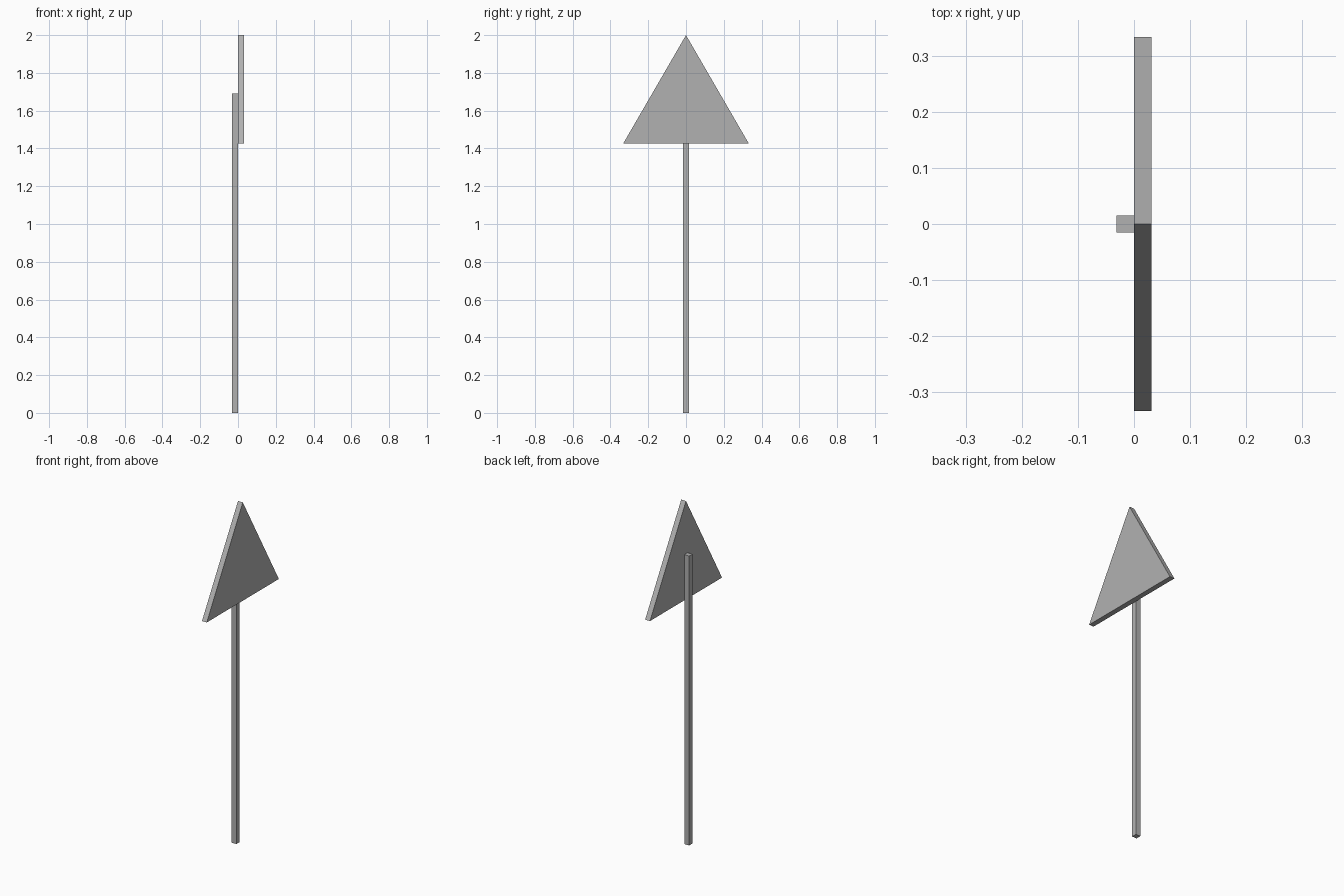
import bpy
import bmesh
from mathutils import Vector

if "Cube" in bpy.data.objects:
    bpy.data.objects.remove(bpy.data.objects["Cube"])

# Dark grey metal
metal = bpy.data.materials.new("dark_grey")
metal.diffuse_color = (0.44, 0.44, 0.44, 1)
metal.use_nodes = True
metal.node_tree.nodes["Principled BSDF"].inputs["Base Color"].default_value = metal.diffuse_color


def extruded(name, profile, direction):
    """Closed solid made by sweeping a flat profile along a direction."""
    bm = bmesh.new()
    face = bm.faces.new([bm.verts.new(p) for p in profile])
    result = bmesh.ops.extrude_face_region(bm, geom=[face], use_keep_orig=True)
    moved = [g for g in result["geom"] if isinstance(g, bmesh.types.BMVert)]
    bmesh.ops.translate(bm, verts=moved, vec=Vector(direction))
    bmesh.ops.recalc_face_normals(bm, faces=bm.faces)
    mesh = bpy.data.meshes.new(name)
    bm.to_mesh(mesh)
    bm.free()
    mesh.materials.append(metal)
    obj = bpy.data.objects.new(name, mesh)
    bpy.context.collection.objects.link(obj)
    return obj


THICK = 0.031

# Square post standing behind the plate
y0, y1 = -0.0155, 0.0155
extruded("post", [(-THICK, y0, 0), (0, y0, 0), (0, y1, 0), (-THICK, y1, 0)],
         (0, 0, 1.692))

# Triangular sign plate facing +x
extruded("sign_plate", [(0, -0.333, 1.425), (0, 0.333, 1.425), (0, 0, 2.0)],
         (THICK, 0, 0))
